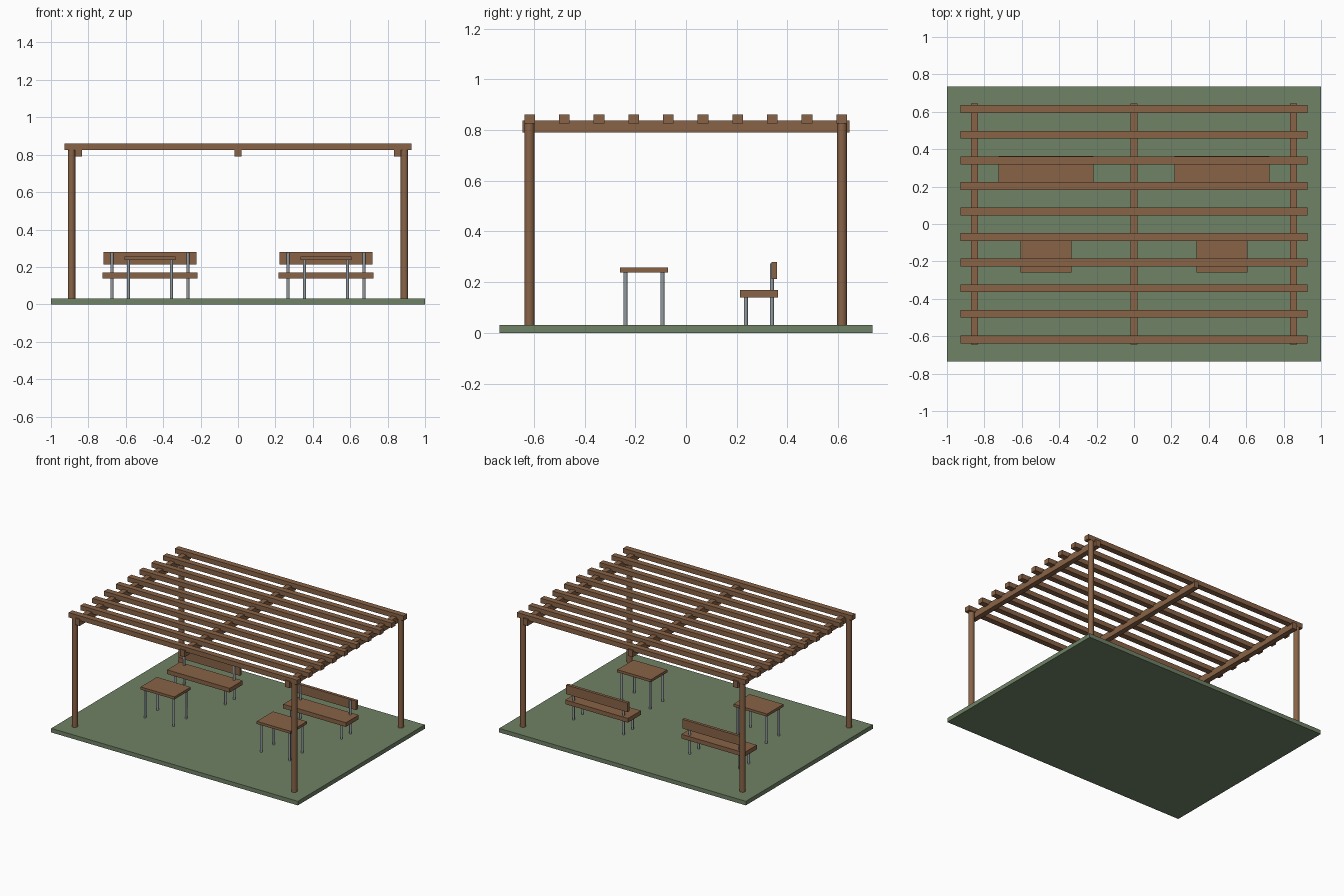
import bpy
import math

cube = bpy.data.objects.get("Cube")
if cube:
    bpy.data.objects.remove(cube, do_unlink=True)


def make_material(name, color):
    mat = bpy.data.materials.new(name)
    mat.use_nodes = True
    mat.diffuse_color = (*color, 1)
    mat.node_tree.nodes["Principled BSDF"].inputs["Base Color"].default_value = (*color, 1)
    return mat


WOOD = make_material("brown wood", (0.25, 0.125, 0.062))
GRASS = make_material("grass green", (0.162, 0.223, 0.13))
STEEL = make_material("grey steel", (0.29, 0.33, 0.35))


def box(name, mat, x, y, z):
    """Box from (min, max) ranges along each axis."""
    centre = [(a + b) / 2 for a, b in (x, y, z)]
    bpy.ops.mesh.primitive_cube_add(size=1, location=centre)
    obj = bpy.context.object
    obj.name = name
    obj.scale = [b - a for a, b in (x, y, z)]
    bpy.ops.object.transform_apply(location=False, rotation=False, scale=True)
    obj.data.materials.append(mat)
    return obj


def rod(name, mat, x, y, z, radius, sides=16):
    """Upright round rod between two heights."""
    bpy.ops.mesh.primitive_cylinder_add(vertices=sides, radius=radius, depth=z[1] - z[0],
                                        location=(x, y, (z[0] + z[1]) / 2))
    obj = bpy.context.object
    obj.name = name
    obj.data.materials.append(mat)
    bpy.ops.object.shade_smooth_by_angle(angle=math.radians(40))
    return obj


def around(centre, half):
    return (centre - half, centre + half)


# Ground slab
box("ground_slab", GRASS, (-1, 1), (-0.735, 0.735), (0, 0.03))

# Corner posts
for x in (-0.89, 0.89):
    for y in (-0.618, 0.615):
        rod("corner_post", WOOD, x, y, (0.028, 0.828), 0.02, 24)

# Roof beams, front to back
for x in (-0.852, 0, 0.852):
    box("roof_beam", WOOD, around(x, 0.019), (-0.645, 0.645), (0.79, 0.838))

# Roof slats, side to side
SLATS = 10
for i in range(SLATS):
    y = -0.617 + i * 1.231 / (SLATS - 1)
    box("roof_slat", WOOD, (-0.927, 0.927), around(y, 0.021), (0.826, 0.861))

# One table and one bench on each side
for side in (-0.471, 0.471):
    box("table_top", WOOD, around(side, 0.137), (-0.26, -0.071), (0.238, 0.257))
    for x in around(side, 0.115):
        for y in (-0.239, -0.093):
            rod("table_leg", STEEL, x, y, (0.001, 0.24), 0.008)

    box("bench_seat", WOOD, around(side, 0.254), (0.214, 0.363), (0.139, 0.17))
    box("bench_back", WOOD, around(side, 0.249), (0.338, 0.36), (0.213, 0.28))
    for x in around(side, 0.203):
        rod("bench_front_leg", STEEL, x, 0.236, (0.001, 0.145), 0.008)
        rod("bench_back_leg", STEEL, x, 0.339, (0.001, 0.274), 0.008)
